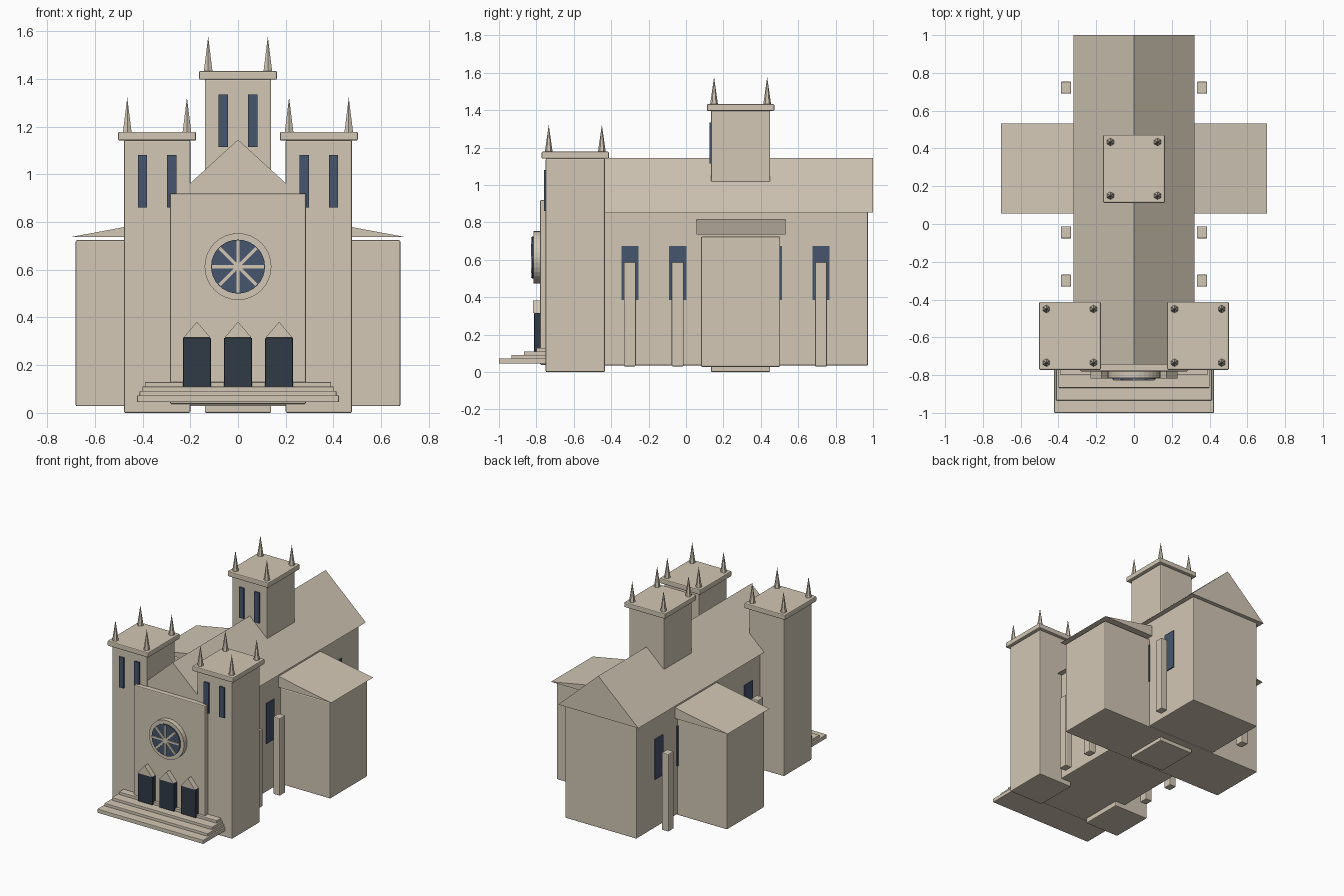
import bpy, math

if "Cube" in bpy.data.objects:
    bpy.data.objects.remove(bpy.data.objects["Cube"])


def material(name, rgb):
    m = bpy.data.materials.new(name)
    m.diffuse_color = (*rgb, 1)
    m.use_nodes = True
    m.node_tree.nodes["Principled BSDF"].inputs["Base Color"].default_value = m.diffuse_color
    return m


STONE = material("warm_stone", (0.645, 0.571, 0.462))
GLASS = material("blue_glass", (0.061, 0.091, 0.150))
DOOR = material("dark_door", (0.030, 0.042, 0.061))


def finish(name, mat, bevel=0):
    ob = bpy.context.object
    ob.name = name
    ob.data.materials.append(mat)
    if bevel:
        b = ob.modifiers.new("edge_bevel", 'BEVEL')
        b.width, b.segments = bevel, 2
    return ob


def box(name, x, y, z, mat=STONE, bevel=0.006):
    """Box from (min, max) ranges."""
    bpy.ops.mesh.primitive_cube_add(size=1, location=[sum(r) / 2 for r in (x, y, z)])
    bpy.context.object.scale = [r[1] - r[0] for r in (x, y, z)]
    bpy.ops.object.transform_apply(location=False, rotation=False, scale=True)
    return finish(name, mat, bevel)


def gable(name, cx, half, y, z):
    """Triangular prism with its ridge along y."""
    verts = [(cx + px, py, pz) for py in y
             for px, pz in ((-half, z[0]), (half, z[0]), (0, z[1]))]
    me = bpy.data.meshes.new(name)
    me.from_pydata(verts, [], [(0, 1, 2), (5, 4, 3), (0, 3, 4, 1), (1, 4, 5, 2), (2, 5, 3, 0)])
    ob = bpy.data.objects.new(name, me)
    bpy.context.collection.objects.link(ob)
    me.materials.append(STONE)


def disc(name, r, y, z, mat):
    """Disc facing the front."""
    bpy.ops.mesh.primitive_cylinder_add(vertices=32, radius=r, depth=y[1] - y[0],
                                        location=(0, sum(y) / 2, z), rotation=(math.pi / 2, 0, 0))
    finish(name, mat)


def tower(name, cx, cy, top):
    """Square tower with cap, four pinnacles and two front windows."""
    box(name, (cx - 0.139, cx + 0.139), (cy - 0.158, cy + 0.158), (0, top))
    box(name + "_cap", (cx - 0.163, cx + 0.163), (cy - 0.18, cy + 0.18), (top - 0.002, top + 0.035))
    for sx in (-1, 1):
        for sy in (-1, 1):
            bpy.ops.mesh.primitive_cone_add(
                vertices=6, radius1=0.021, radius2=0, depth=0.146,
                location=(cx + sx * 0.125, cy + sy * 0.142, top + 0.106))
            finish(name + "_pinnacle", STONE)
        wx = cx + sx * 0.0615
        box(name + "_window", (wx - 0.0195, wx + 0.0195), (cy - 0.167, cy - 0.158),
            (top - 0.283, top - 0.063), GLASS, 0)


# Nave and roof
box("nave", (-0.285, 0.285), (-0.745, 0.973), (0.035, 0.855))
gable("nave_roof", 0, 0.32, (-0.745, 1.0), (0.853, 1.145))

# Transept and its shallow roof
box("transept", (-0.68, 0.68), (0.08, 0.503), (0.028, 0.724))
gable("transept_roof", 0, 0.705, (0.056, 0.533), (0.736, 0.868))

# Towers
for s in (-1, 1):
    tower("front_tower", s * 0.339, -0.592, 1.143)
tower("crossing_tower", 0, 0.292, 1.398)

# Side windows with free-standing buttresses
for s in (-1, 1):
    for i in range(5):
        cy = -0.3 + 0.2555 * i
        box("side_window", sorted((s * 0.283, s * 0.292)), (cy - 0.046, cy + 0.046),
            (0.385, 0.675), GLASS, 0)
        box("buttress", sorted((s * 0.333, s * 0.387)), (cy - 0.032, cy + 0.032), (0.03, 0.588))

# Front facade
box("facade", (-0.285, 0.285), (-0.78, -0.73), (0.038, 0.92))

# Rose window: ring, glass and four crossing bars
disc("rose_ring", 0.14, (-0.815, -0.775), 0.613, STONE)
disc("rose_glass", 0.113, (-0.823, -0.815), 0.613, GLASS)
for i in range(4):
    bar = box("rose_bar", (-0.109, 0.109), (-0.829, -0.822), (0.606, 0.620), STONE, 0)
    bar.rotation_euler[1] = i * math.pi / 4

# Doors with small gables
for cx in (-0.172, 0, 0.172):
    box("door", (cx - 0.058, cx + 0.058), (-0.812, -0.775), (0.108, 0.315), DOOR, 0.003)
    gable("door_gable", cx, 0.057, (-0.818, -0.775), (0.315, 0.382))

# Entrance steps
for i in range(4):
    half = 0.423 - 0.011 * i
    top = 0.073 + 0.0187 * i
    box("step", (-half, half), (-1.0 + 0.0665 * i, -0.74), (top - 0.028, top), STONE, 0.003)
